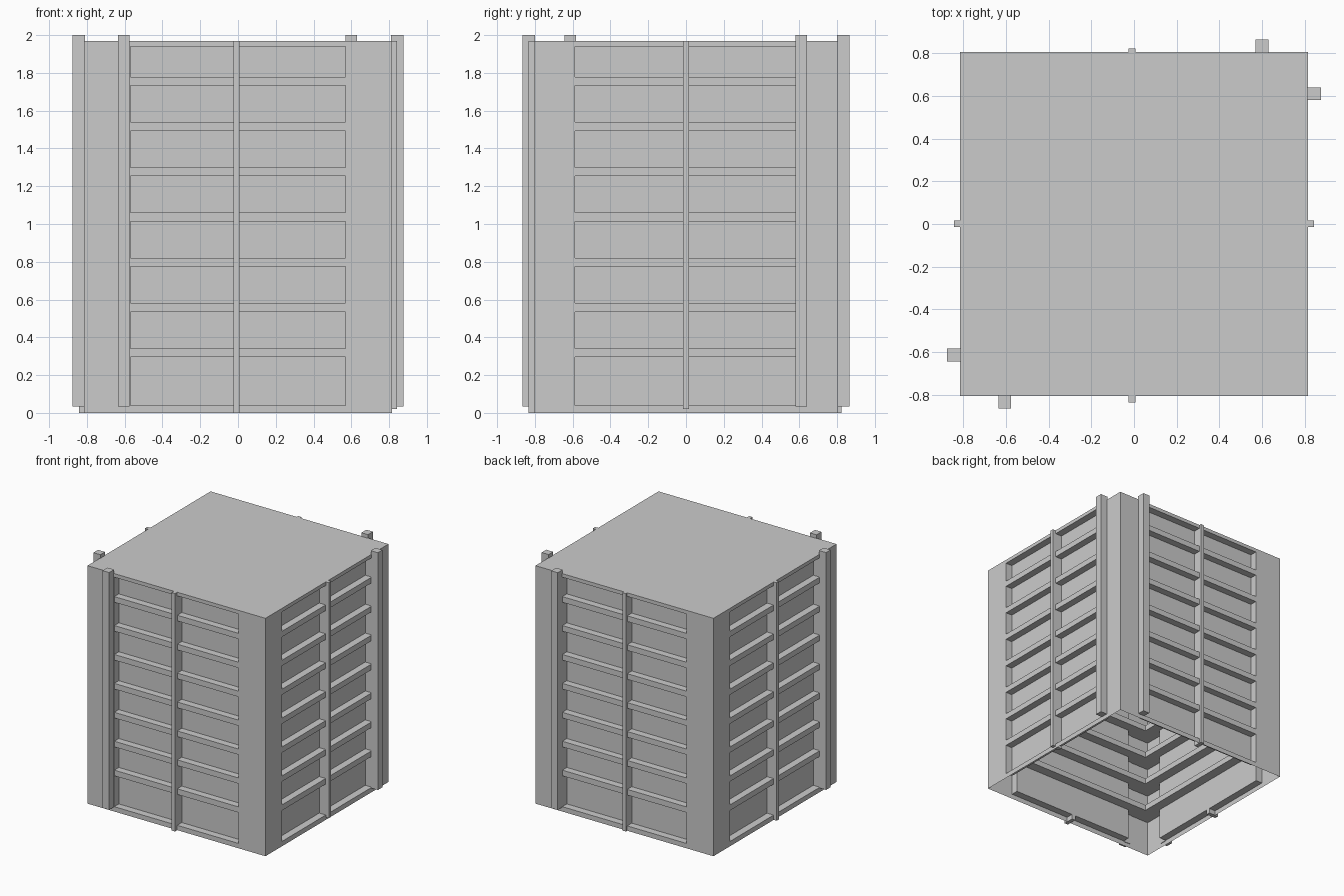
import bpy, bmesh
from mathutils import Vector

if "Cube" in bpy.data.objects:
    bpy.data.objects.remove(bpy.data.objects["Cube"])

HX, HY, TOP = 0.815, 0.805, 1.97   # half sizes and roof height
WX, WY = 0.57, 0.587               # half widths of the window bays
Z0, Z1, RECESS = 0.04, 1.94, 0.06


def add_mesh(name, bm):
    me = bpy.data.meshes.new(name)
    bm.to_mesh(me)
    bm.free()
    ob = bpy.data.objects.new(name, me)
    bpy.context.collection.objects.link(ob)
    return ob


def box(name, x0, x1, y0, y1, z0, z1):
    bm = bmesh.new()
    bmesh.ops.create_cube(bm, size=1)
    for v in bm.verts:
        v.co = Vector(((x0 + x1) / 2 + v.co.x * (x1 - x0),
                       (y0 + y1) / 2 + v.co.y * (y1 - y0),
                       (z0 + z1) / 2 + v.co.z * (z1 - z0)))
    return add_mesh(name, bm)


# The four sides: axis the wall faces along, and its direction
SIDES = {"front": ("y", -1), "back": ("y", 1), "left": ("x", -1), "right": ("x", 1)}


def side_box(name, side, u0, u1, d0, d1, z0, z1):
    """Box placed on a side: u along the wall, d outward distance."""
    axis, s = SIDES[side]
    a, b = sorted((s * d0, s * d1))
    if axis == "y":
        return box(name, u0, u1, a, b, z0, z1)
    return box(name, a, b, u0, u1, z0, z1)


# Open-bottomed shell with a recessed bay on each side
bm = bmesh.new()
for axis, s in SIDES.values():
    half, dist, win = (HX, HY, WX) if axis == "y" else (HY, HX, WY)

    def loop(w, z0, z1, d):
        pts = [(-w, z0), (w, z0), (w, z1), (-w, z1)]
        return [bm.verts.new((u, s * d, z) if axis == "y" else (s * d, u, z)) for u, z in pts]

    loops = [loop(half, 0, TOP, dist), loop(win, Z0, Z1, dist), loop(win, Z0, Z1, dist - RECESS)]
    for a, b in zip(loops, loops[1:]):
        for i in range(4):
            j = (i + 1) % 4
            bm.faces.new((a[i], a[j], b[j], b[i]))
    bm.faces.new(loops[-1])
bm.faces.new([bm.verts.new((x, y, TOP)) for x, y in ((-HX, -HY), (HX, -HY), (HX, HY), (-HX, HY))])
bmesh.ops.remove_doubles(bm, verts=bm.verts, dist=1e-5)
bmesh.ops.recalc_face_normals(bm, faces=bm.faces)
add_mesh("building_shell", bm)

# Floor ledges: rings that show in the bays and project inside
E, T = 0.001, 0.14
for n in range(7):
    z = 0.295 + n * 0.2395
    for side in SIDES:
        if SIDES[side][0] == "y":
            u, d = HX - E, HY
        else:
            u, d = HY - T, HX
        side_box(f"{side}_ledge_{n + 1}", side, -u, u, d - T, d - E, z, z + 0.047)

# Central fins: (outer distance, bottom height)
FINS = {"front": (0.835, 0.0), "back": (0.823, 0.0), "left": (0.842, 0.0), "right": (0.842, 0.02)}
for side, (tip, zb) in FINS.items():
    base = (HY if SIDES[side][0] == "y" else HX) - RECESS
    o = -0.01 if SIDES[side][0] == "y" else 0.0
    side_box(f"{side}_fin", side, o - 0.015, o + 0.017, base, tip, zb, TOP)

# Square drain pipes, one per side, rising above the roof
PIPES = {"front": -0.605, "back": 0.6, "left": -0.613, "right": 0.61}
for side, u in PIPES.items():
    base = HY if SIDES[side][0] == "y" else HX
    side_box(f"{side}_pipe", side, u - 0.03, u + 0.03, base - 0.005, base + 0.06, 0.035, 2.0)
